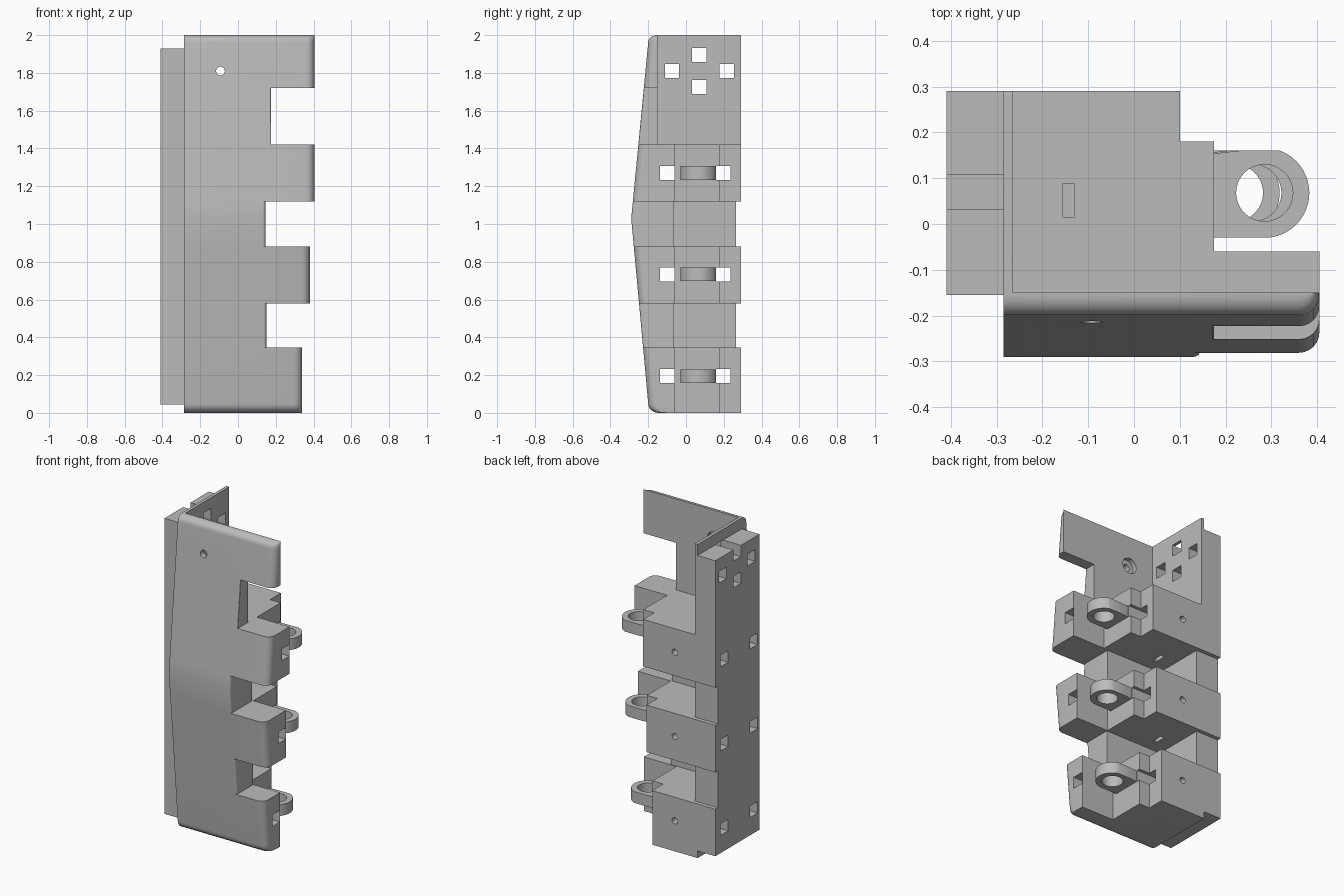
import bpy, bmesh, math

if "Cube" in bpy.data.objects:
    bpy.data.objects.remove(bpy.data.objects["Cube"], do_unlink=True)

mat = bpy.data.materials.new("plain grey")
mat.use_nodes = True
GREY = (0.5, 0.5, 0.5, 1)
mat.diffuse_color = GREY
mat.node_tree.nodes["Principled BSDF"].inputs["Base Color"].default_value = GREY

LEFT, BACK, ROUND = -0.285, 0.29, 0.045


def loft(name, rings):
    """Closed solid through rings with equal point counts."""
    bm = bmesh.new()
    loops = [[bm.verts.new(p) for p in ring] for ring in rings]
    n = len(loops[0])
    for a, b in zip(loops, loops[1:]):
        for i in range(n):
            j = (i + 1) % n
            bm.faces.new((a[i], a[j], b[j], b[i]))
    bm.faces.new(loops[0][::-1])
    bm.faces.new(loops[-1])
    bmesh.ops.recalc_face_normals(bm, faces=bm.faces)
    mesh = bpy.data.meshes.new(name)
    bm.to_mesh(mesh)
    bm.free()
    ob = bpy.data.objects.new(name, mesh)
    bpy.context.collection.objects.link(ob)
    mesh.materials.append(mat)
    return ob


def prism(name, outline, z0, z1):
    return loft(name, [[(x, y, z) for x, y in outline] for z in (z0, z1)])


def box(name, x0, x1, y0, y1, z0, z1):
    return prism(name, [(x0, y0), (x1, y0), (x1, y1), (x0, y1)], z0, z1)


def circle(cx, cy, r, n=32):
    return [(cx + r * math.cos(2 * math.pi * i / n), cy + r * math.sin(2 * math.pi * i / n))
            for i in range(n)]


def y_bore(name, x, z, r, y0, y1):
    return loft(name, [[(px, y, pz) for px, pz in circle(x, z, r)] for y in (y0, y1)])


def combine(target, tool, operation):
    mod = target.modifiers.new("join", "BOOLEAN")
    mod.operation, mod.solver, mod.object = operation, "MANIFOLD", tool
    bpy.context.view_layer.objects.active = target
    bpy.ops.object.modifier_apply(modifier=mod.name)
    bpy.data.objects.remove(tool, do_unlink=True)


# Front face profile: two shallow slopes with rounded ends
profile = []
for i in range(7):
    a = math.pi / 2 * i / 6
    profile.append((0.05 - 0.05 * math.cos(a), -0.145 - 0.055 * math.sin(a)))
profile.append((1.03, -0.29))
for i in range(7):
    a = math.pi / 2 * i / 6
    profile.append((1.96 + 0.04 * math.sin(a), -0.155 - 0.045 * math.cos(a)))


def front_y(z):
    for (z0, y0), (z1, y1) in zip(profile, profile[1:]):
        if z <= z1:
            return y0 + (y1 - y0) * (z - z0) / (z1 - z0)
    return profile[-1][1]


def layer(name, z0, z1, x_end, inner, radius):
    """Slice of the shell; inner holds the outline behind the front face."""
    levels = [z0] + [z for z, _ in profile if z0 < z < z1] + [z1]
    limit = inner[0][1] - 0.001
    rings = []
    for z in levels:
        f = front_y(z)
        ring = [(LEFT, f, z)]
        for i in range(7):
            a = math.pi / 2 * i / 6
            ring.append((x_end - radius + radius * math.sin(a),
                         min(f + radius - radius * math.cos(a), limit + 0.0001 * i), z))
        rings.append(ring + [(x, y, z) for x, y in inner])
    return loft(name, rings)


def wall_outline(x_end, y_front, x_wall, y_back):
    return [(x_end, y_front), (x_wall, y_front), (x_wall, y_back), (LEFT, y_back)]


# Upper thin wall, arm and open corner
body = layer("bracket_body", 1.72, 2.0, 0.405, wall_outline(0.405, -0.15, -0.265, BACK), ROUND)
combine(body, layer("upper_wall", 1.42, 1.72, 0.175,
                    wall_outline(0.175, -0.15, -0.265, BACK), 0.004), "UNION")

# Recessed spans between the blocks
recesses = [(0.88, 1.12, 0.145), (0.345, 0.58, 0.15)]
for z0, z1, x_end in recesses:
    combine(body, layer("recess", z0, z1, x_end,
                        wall_outline(x_end, -0.065, -0.25, 0.265), 0.015), "UNION")

# Stepped blocks: bottom, top, arm end, height of the square bores
blocks = [(1.12, 1.42, 0.405, 1.27), (0.58, 0.88, 0.38, 0.733), (0.0, 0.345, 0.34, 0.195)]
for z0, z1, x_end, mid in blocks:
    step, rear = x_end - 0.23, x_end - 0.305
    outline = [(x_end, -0.06), (step, -0.06), (step, 0.18), (rear, 0.18),
               (rear, BACK), (LEFT, BACK)]
    combine(body, layer("block", z0, z1, x_end, outline, ROUND), "UNION")

# Side spine, shallower at the recesses
spine = box("spine", -0.41, LEFT + 0.01, -0.155, BACK, 0.045, 1.93)
for z0, z1, _ in recesses:
    combine(spine, box("spine_notch", -0.5, 0, 0.265, 0.4, z0, z1), "DIFFERENCE")
combine(body, spine, "UNION")

# Rings on short stalks
for z0, z1, x_end, mid in blocks:
    cx, cy, r, root = x_end - 0.12, 0.068, 0.098, x_end - 0.25
    arc = [(cx + r * math.sin(math.pi * i / 24), cy - r * math.cos(math.pi * i / 24))
           for i in range(25)]
    ring = prism("ring", [(root, cy - r)] + arc + [(root, 0.152)], mid - 0.036, mid + 0.036)
    combine(ring, prism("ring_hole", circle(cx, cy, 0.062), 0, 2), "DIFFERENCE")
    combine(body, ring, "UNION")

# Square bores running sideways through everything
bores = [(y, mid) for _, _, _, mid in blocks for y in (-0.099, 0.198)]
bores += [(0.07, 1.895), (-0.074, 1.81), (0.215, 1.81), (0.07, 1.725)]
for y, z in bores:
    combine(body, box("square_bore", -0.5, 0.5, y - 0.038, y + 0.038, z - 0.037, z + 0.037),
            "DIFFERENCE")

# Screw hole in the front wall with a wider seat behind
combine(body, y_bore("screw_hole", -0.093, 1.81, 0.023, -0.4, -0.1), "DIFFERENCE")
combine(body, y_bore("screw_seat", -0.093, 1.81, 0.05, -0.18, -0.1), "DIFFERENCE")

# Rear screw holes and their nut slots
for z0, z1, x_end, mid in blocks:
    combine(body, y_bore("rear_hole", -0.125, mid, 0.02, 0.05, 0.4), "DIFFERENCE")
    low = z0 - 0.05 if z0 else 0.12
    combine(body, box("nut_slot", -0.155, -0.13, 0.015, 0.088, low, z1 + 0.02), "DIFFERENCE")

# Soft shading on curves only
bpy.ops.object.select_all(action="DESELECT")
body.select_set(True)
bpy.context.view_layer.objects.active = body
bpy.ops.object.shade_smooth_by_angle(angle=math.radians(25))
